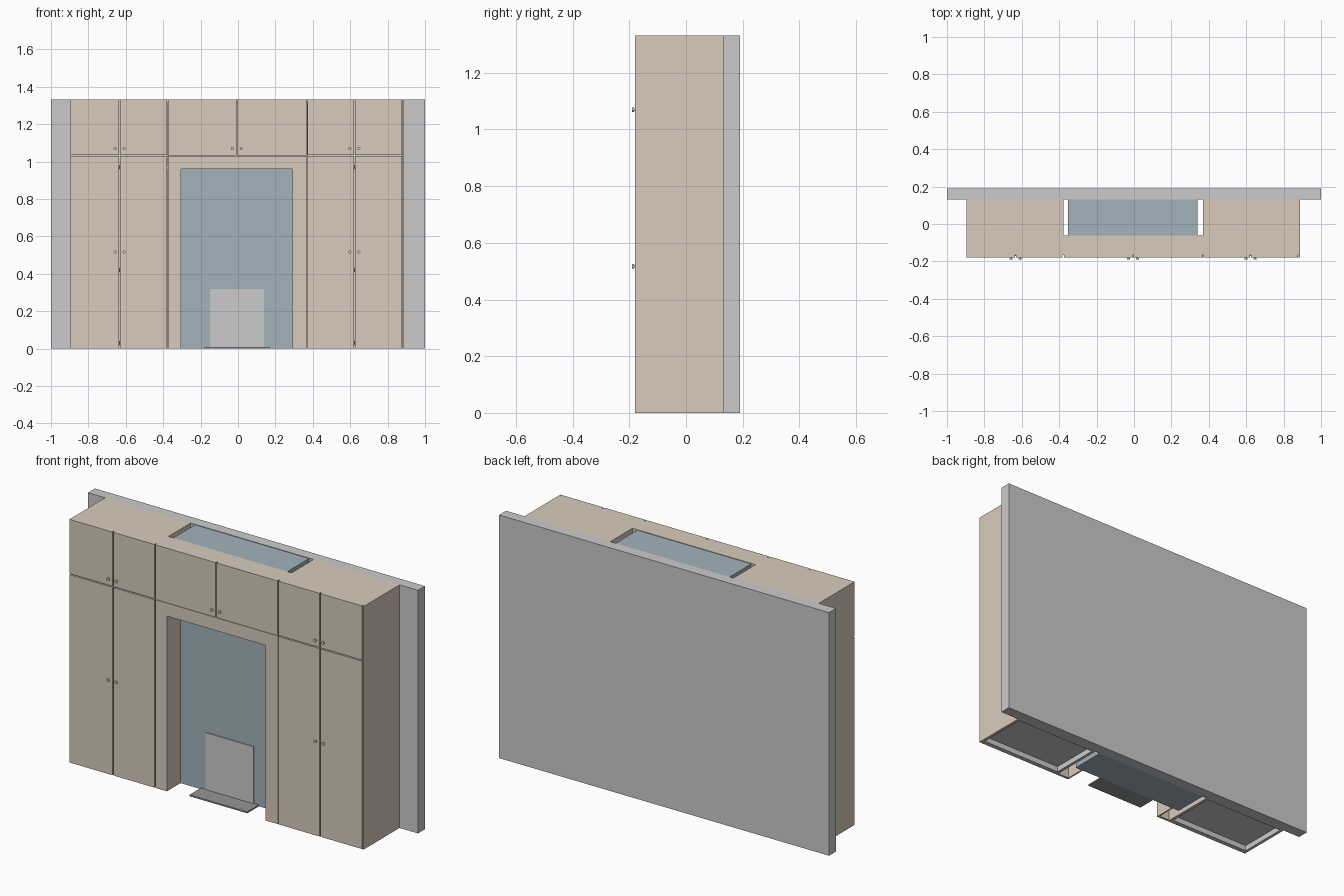
import bpy, bmesh, math
from mathutils import Matrix, Vector

if "Cube" in bpy.data.objects:
    bpy.data.objects.remove(bpy.data.objects["Cube"])


def material(name, rgb):
    m = bpy.data.materials.new(name)
    m.diffuse_color = (*rgb, 1)
    m.use_nodes = True
    m.node_tree.nodes["Principled BSDF"].inputs["Base Color"].default_value = m.diffuse_color
    return m


WOOD = material("wood", (0.69, 0.60, 0.50))
BLUE = material("blue_paint", (0.365, 0.45, 0.505))
DARK = material("dark_slate", (0.30, 0.30, 0.30))


def finish(name, bm, mat):
    me = bpy.data.meshes.new(name)
    bm.to_mesh(me)
    bm.free()
    ob = bpy.data.objects.new(name, me)
    bpy.context.collection.objects.link(ob)
    if mat:
        me.materials.append(mat)
    return ob


def box(name, x, y, z, mat=None):
    bm = bmesh.new()
    size = Vector((x[1] - x[0], y[1] - y[0], z[1] - z[0]))
    mid = Vector((x[1] + x[0], y[1] + y[0], z[1] + z[0])) / 2
    bmesh.ops.create_cube(bm, size=1, matrix=Matrix.Translation(mid) @ Matrix.Diagonal((*size, 1)))
    return finish(name, bm, mat)


def cylinder(name, at, r, depth, axis, mat):
    bm = bmesh.new()
    rot = Matrix.Rotation(math.pi / 2, 4, 'X') if axis == 'Y' else Matrix.Identity(4)
    bmesh.ops.create_cone(bm, cap_ends=True, segments=16, radius1=r, radius2=r,
                          depth=depth, matrix=Matrix.Translation(at) @ rot)
    ob = finish(name, bm, mat)
    bpy.context.view_layer.objects.active = ob
    ob.select_set(True)
    bpy.ops.object.shade_smooth_by_angle()
    ob.select_set(False)


TOP, SPLIT, ARCH = 1.332, 1.032, 0.96
FRONT, DOOR, BREAST, BACK = -0.18, -0.167, -0.062, 0.13
L0, L1, R0, R1 = -0.896, -0.378, 0.368, 0.888   # tall cupboard extents
GAP = 0.003

# Wall, chimney breast, fireboard and hearth
box("wall", (-1, 1), (BACK, 0.19), (0, TOP))
box("chimney_breast", (-0.352, 0.339), (BREAST, BACK), (0, TOP - 0.003), BLUE)
box("fireboard", (-0.15, 0.14), (BREAST - 0.005, BREAST), (0.008, 0.32))
box("hearth", (-0.18, 0.17), (-0.163, BREAST), (0, 0.008), DARK)

# Tall cupboards: wood shell with a grey lining and raised floor
T = 0.008
for side, a, b in (("left", L0, L1), ("right", R0, R1)):
    y = (DOOR, BACK)
    outer_front = FRONT if side == "right" else DOOR
    box(side + "_panel_a", (a, a + T), y, (0, TOP), WOOD)
    box(side + "_panel_b", (b - T, b), (outer_front, BACK), (0, TOP), WOOD)
    box(side + "_top", (a + T, b - T), y, (TOP - 0.015, TOP), WOOD)
    inner = (a + T, b - T)
    box(side + "_lining_a", (inner[0], inner[0] + T), y, (0, TOP - 0.015))
    box(side + "_lining_b", (inner[1] - T, inner[1]), y, (0, TOP - 0.015))
    box(side + "_plinth", inner, (DOOR, DOOR + 0.012), (0, 0.03))
    box(side + "_back", inner, (BACK - 0.01, BACK), (0, TOP - 0.015))
    box(side + "_floor", inner, (DOOR, BACK - 0.01), (0.03, 0.045))
    box(side + "_shelf", inner, (DOOR, BACK - 0.01), (SPLIT - 0.008, SPLIT + 0.008))
    mid = -0.633 if side == "left" else 0.622
    box(side + "_divider", (mid - 0.006, mid + 0.006), (DOOR + 0.004, BACK - 0.01), (0.045, TOP - 0.015))
    # Hinges in the gap between the doors
    for z in (0.03, 0.42, 0.97):
        cylinder(side + "_hinge", (mid, DOOR - 0.002, z), 0.003, 0.02, 'Z', DARK)
    # Doors
    ends = (a, b - GAP) if side == "left" else (a + GAP, b - T - GAP)
    for x in ((ends[0], mid - GAP), (mid + GAP, ends[1])):
        box(side + "_tall_door", x, (FRONT, DOOR), (0, SPLIT - GAP), WOOD)
        box(side + "_upper_door", x, (FRONT, DOOR), (SPLIT + GAP, TOP), WOOD)

# Bridge cupboard over the fireplace
box("bridge_top", (L1, R0), (DOOR, BREAST), (TOP - 0.015, TOP), WOOD)
box("bridge_floor", (L1, R0), (DOOR, BREAST), (ARCH, ARCH + 0.015), WOOD)
box("bridge_back", (L1, R0), (BREAST - 0.008, BREAST), (ARCH + 0.015, TOP - 0.015), WOOD)
box("bridge_rail", (L1 + GAP, R0), (FRONT, DOOR), (ARCH, SPLIT - 0.001), WOOD)
CENTRE = -0.006
for x in ((L1 + GAP, CENTRE - GAP), (CENTRE + GAP, R0 - GAP)):
    box("bridge_door", x, (FRONT, DOOR), (SPLIT + 0.001, TOP), WOOD)

# Fireplace posts: front strip with an inner reveal, hollow behind
for edge, reveal in ((L1 + GAP, -0.305), (R0, 0.292)):
    inward = -T if reveal < 0 else T
    box("post_front", sorted((edge, reveal)), (FRONT, DOOR), (0, ARCH), WOOD)
    box("post_reveal", sorted((reveal, reveal + inward)), (DOOR, BREAST), (0, ARCH), WOOD)

# Door knobs in pairs
for mid, heights in ((-0.633, (0.517, 1.07)), (CENTRE, (1.07,)), (0.622, (0.517, 1.07))):
    for z in heights:
        for s in (-1, 1):
            x = mid + s * 0.024
            cylinder("knob_stem", (x, FRONT - 0.002, z), 0.004, 0.006, 'Y', WOOD)
            cylinder("knob", (x, FRONT - 0.0065, z), 0.008, 0.007, 'Y', WOOD)
